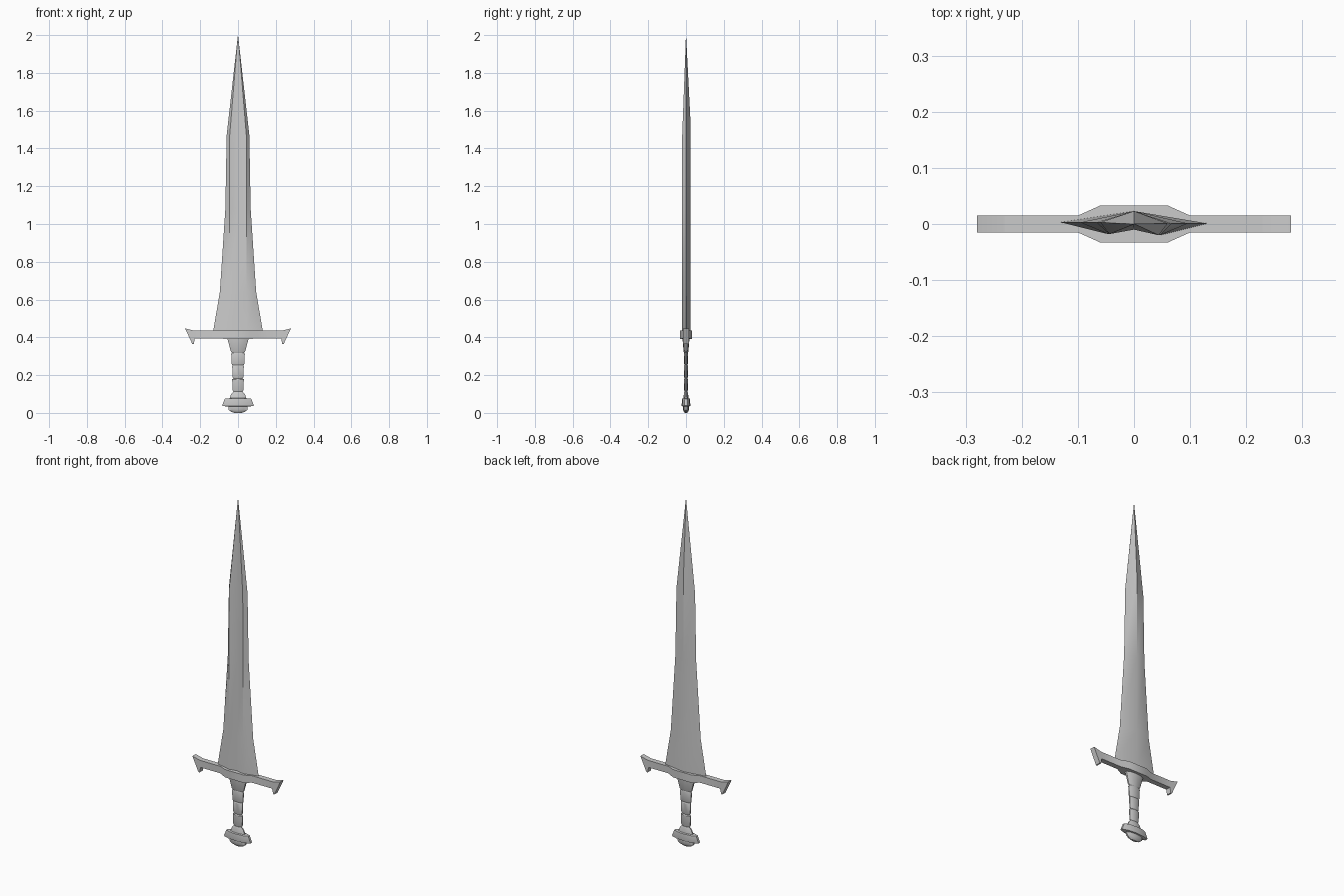
import bpy, bmesh, math

if "Cube" in bpy.data.objects:
    bpy.data.objects.remove(bpy.data.objects["Cube"])


def loft(name, rings, smooth_angle=30):
    """Skin a list of equal-length point rings and cap both ends."""
    bm = bmesh.new()
    loops = [[bm.verts.new(p) for p in ring] for ring in rings]
    n = len(loops[0])
    for a, b in zip(loops, loops[1:]):
        for i in range(n):
            j = (i + 1) % n
            bm.faces.new((a[i], a[j], b[j], b[i]))
    bm.faces.new(loops[0])
    bm.faces.new(loops[-1])
    bmesh.ops.remove_doubles(bm, verts=bm.verts[:], dist=0.0002)
    bmesh.ops.recalc_face_normals(bm, faces=bm.faces[:])
    me = bpy.data.meshes.new(name)
    bm.to_mesh(me)
    bm.free()
    ob = bpy.data.objects.new(name, me)
    bpy.context.collection.objects.link(ob)
    bpy.ops.object.select_all(action='DESELECT')
    ob.select_set(True)
    bpy.context.view_layer.objects.active = ob
    bpy.ops.object.shade_smooth_by_angle(angle=math.radians(smooth_angle))
    return ob


def lathe(name, profile, sides):
    """Flattened lathe: profile rows are (z, half width, half depth)."""
    angles = [2 * math.pi * (i + 0.5) / sides for i in range(sides)]
    k = 1 / math.cos(math.pi / sides)
    return loft(name, [[(w * k * math.cos(a), d * k * math.sin(a), z)
                        for a in angles] for z, w, d in profile])


# Blade: shallow groove between two ridges in front, one ridge behind
def blade_ring(z, w, ridge, depth, back_z):
    return [(-w, 0.003, z), (-ridge, -0.018 * depth, z), (0, -0.010 * depth, z),
            (ridge, -0.020 * depth, z), (w, 0.001, z), (0, 0.023 * depth, back_z)]


blade_rows = [(0.41, 0.131, 0.046, 1, 0.41), (0.435, 0.131, 0.046, 1, 0.435),
              (0.64, 0.096, 0.046, 1, 0.64), (1.08, 0.067, 0.046, 1, 1.08),
              (1.47, 0.060, 0.044, 1, 1.56)]
tip = [(0.0005 * math.cos(i * math.pi / 3 + math.pi),
        0.0005 * math.sin(i * math.pi / 3 + math.pi), 2.0) for i in range(6)]
loft("blade", [blade_ring(*r) for r in blade_rows] + [tip])

# Crossguard: half profile (x, outer low, high, half depth) mirrored across x
half = [(0.06, 0.06, 0.39, 0.435, 0.033), (0.10, 0.10, 0.395, 0.435, 0.015),
        (0.228, 0.228, 0.395, 0.435, 0.015), (0.234, 0.232, 0.365, 0.435, 0.015),
        (0.242, 0.28, 0.365, 0.447, 0.015)]
rows = [(-a, -b, lo, hi, d) for a, b, lo, hi, d in reversed(half)] + half
loft("crossguard", [[(xl, -d, lo), (xl, d, lo), (xh, d, hi), (xh, -d, hi)]
                    for xl, xh, lo, hi, d in rows])

# Grip: flared collar followed by three bulging segments
grip = [(0.395, 0.056, 0.018), (0.385, 0.054, 0.017), (0.325, 0.038, 0.012),
        (0.318, 0.032, 0.009)]
for top, bottom, w in ((0.312, 0.258, 0.036), (0.248, 0.188, 0.031), (0.178, 0.118, 0.031)):
    grip += [(top, w, 0.010), (bottom, w - 0.003, 0.009), (bottom - 0.005, w - 0.007, 0.007)]
grip += [(0.100, 0.036, 0.011), (0.075, 0.045, 0.013)]
lathe("grip", grip, 10)

# Pommel: wide flaring collar with a smaller stepped cap beneath
lathe("pommel", [(0.078, 0.040, 0.012), (0.075, 0.070, 0.020), (0.040, 0.084, 0.022),
                 (0.036, 0.082, 0.021), (0.034, 0.050, 0.015), (0.016, 0.049, 0.015),
                 (0.006, 0.036, 0.010), (0.0, 0.018, 0.006)], 10)
